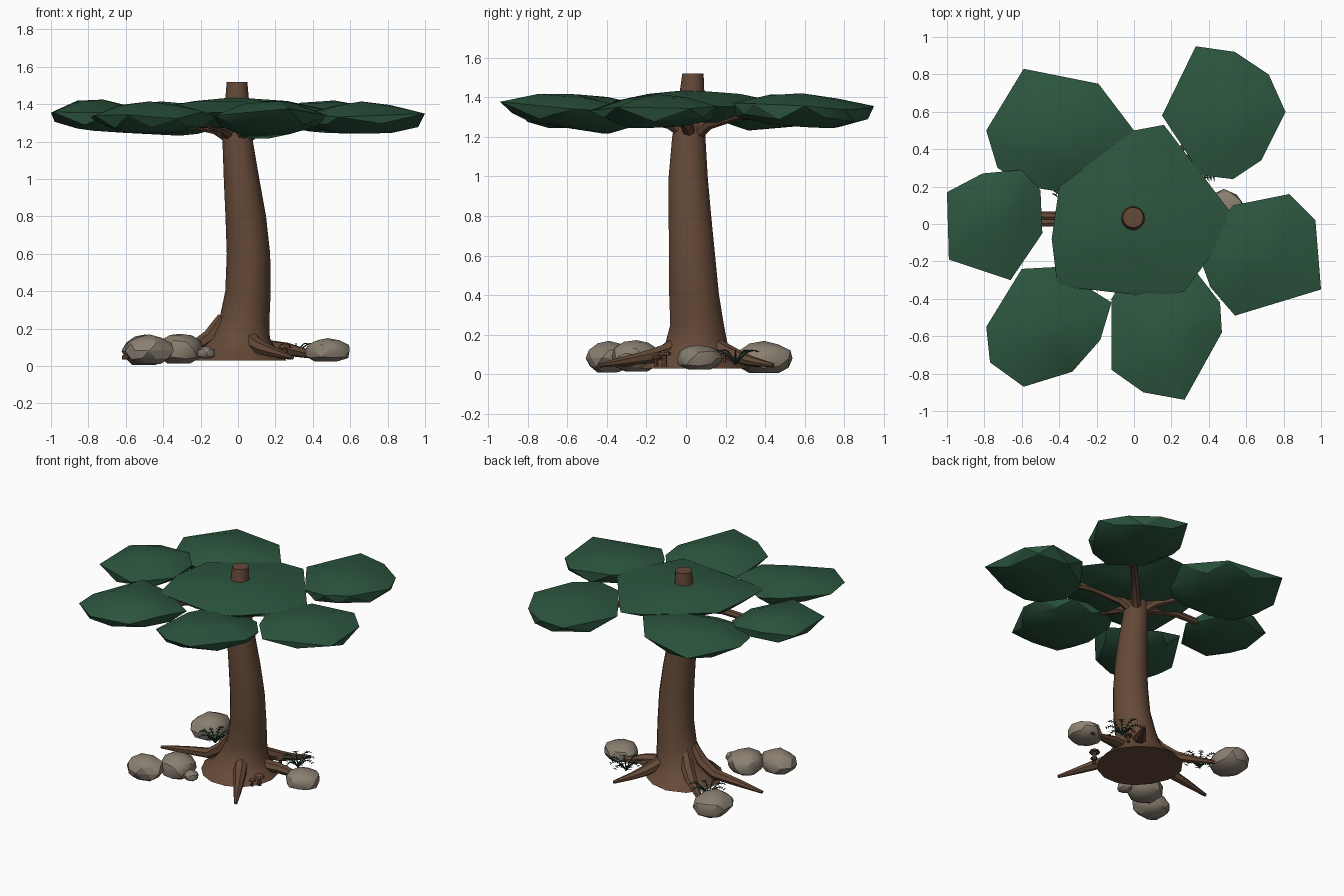
import bpy, bmesh, math, random
from mathutils import Vector

if "Cube" in bpy.data.objects:
    bpy.data.objects.remove(bpy.data.objects["Cube"])

random.seed(4)


def material(name, rgb):
    m = bpy.data.materials.new(name)
    m.diffuse_color = (*rgb, 1)
    m.use_nodes = True
    m.node_tree.nodes["Principled BSDF"].inputs["Base Color"].default_value = m.diffuse_color
    return m


BARK = material("bark brown", (0.130, 0.067, 0.039))
LEAF = material("leaf green", (0.025, 0.092, 0.049))
STONE = material("stone grey", (0.255, 0.215, 0.165))
FERN = material("fern dark green", (0.008, 0.052, 0.034))


def finish(bm, name, mat, angle=30):
    bmesh.ops.recalc_face_normals(bm, faces=bm.faces)
    me = bpy.data.meshes.new(name)
    bm.to_mesh(me)
    bm.free()
    me.materials.append(mat)
    ob = bpy.data.objects.new(name, me)
    bpy.context.collection.objects.link(ob)
    bpy.ops.object.select_all(action='DESELECT')
    ob.select_set(True)
    bpy.context.view_layer.objects.active = ob
    bpy.ops.object.shade_smooth_by_angle(angle=math.radians(angle))
    return ob


def hull(bm):
    """Wrap all points in a convex skin and drop the inner ones."""
    res = bmesh.ops.convex_hull(bm, input=bm.verts)
    loose = [g for g in res["geom_interior"] if isinstance(g, bmesh.types.BMVert)]
    bmesh.ops.delete(bm, geom=loose, context='VERTS')


def loft(bm, rings):
    """Skin a list of point rings and cap both ends."""
    vr = [[bm.verts.new(p) for p in r] for r in rings]
    n = len(vr[0])
    for a, b in zip(vr, vr[1:]):
        for i in range(n):
            j = (i + 1) % n
            bm.faces.new((a[i], a[j], b[j], b[i]))
    bm.faces.new(vr[0])
    bm.faces.new(vr[-1])


def tube(bm, pts, radii, n=7, tall=1.0):
    """Tapered tube along a path."""
    pts = [Vector(p) for p in pts]
    rings = []
    for k, (p, r) in enumerate(zip(pts, radii)):
        d = (pts[min(k + 1, len(pts) - 1)] - pts[max(k - 1, 0)]).normalized()
        side = d.cross(Vector((0, 0, 1)))
        side = side.normalized() if side.length > 1e-3 else Vector((1, 0, 0))
        up = side.cross(d)
        rings.append([p + side * r * math.cos(2 * math.pi * i / n)
                      + up * r * tall * math.sin(2 * math.pi * i / n) for i in range(n)])
    loft(bm, rings)


# Trunk: leaning elliptical rings (z, x min, x max, y min, y max, bulge to back left)
TRUNK = [(0.03, -0.25, 0.26, -0.24, 0.28, 0.25), (0.08, -0.20, 0.21, -0.17, 0.25, 0.1),
         (0.15, -0.145, 0.17, -0.11, 0.215, 0), (0.25, -0.10, 0.168, -0.083, 0.195, 0),
         (0.40, -0.068, 0.175, -0.088, 0.17, 0), (0.60, -0.06, 0.172, -0.09, 0.15, 0),
         (0.80, -0.067, 0.15, -0.09, 0.13, 0), (1.00, -0.076, 0.114, -0.09, 0.112, 0),
         (1.20, -0.083, 0.08, -0.072, 0.10, 0), (1.35, -0.075, 0.065, -0.045, 0.098, 0),
         (1.52, -0.06, 0.05, -0.02, 0.09, 0)]
bm = bmesh.new()
rings = []
for z, x0, x1, y0, y1, bulge in TRUNK:
    ring = []
    for i in range(14):
        a = 2 * math.pi * i / 14
        s = 0.5 + 0.5 * bulge * max(0, math.cos(a - math.radians(135))) ** 2
        ring.append(((x0 + x1) / 2 + (x1 - x0) * s * math.cos(a),
                     (y0 + y1) / 2 + (y1 - y0) * s * math.sin(a), z))
    rings.append(ring)
loft(bm, rings)
finish(bm, "trunk", BARK, 40)

# Roots: spreading from the trunk base to thin tips (tip x, tip y, start height)
ROOTS = [(0.29, -0.44, 0.17), (-0.62, 0.0, 0.26), (0.28, 0.44, 0.20),
         (-0.40, 0.38, 0.24), (0.50, 0.15, 0.13)]
for k, (x, y, h) in enumerate(ROOTS):
    bm = bmesh.new()
    c = Vector((0.01, 0.04, 0))
    d = Vector((x, y, 0)) - c
    u = d.normalized()
    path = [c + u * 0.09 + Vector((0, 0, h)), c + u * 0.16 + Vector((0, 0, 0.04 + h * 0.45)),
            c + u * 0.26 + Vector((0, 0, 0.09)), c + d * 0.72 + Vector((0, 0, 0.068)),
            c + d + Vector((0, 0, 0.045))]
    tube(bm, path, [0.035, 0.046, 0.04, 0.028, 0.012], 7, 0.9)
    finish(bm, f"root_{k + 1}", BARK)

# Foliage clumps: outline, rim height, tilt in x and y, width of the lower rim
CLUMPS = [
    ("middle", [(0.16, 0.53), (0.55, 0.02), (0.27, -0.36), (0.10, -0.39), (-0.41, -0.33),
                (-0.44, -0.08), (-0.40, 0.20), (0.0, 0.50)], 1.372, 0, 0, 0.86),
    ("back_right", [(0.33, 0.95), (0.54, 0.92), (0.72, 0.80), (0.81, 0.60), (0.68, 0.34),
                    (0.53, 0.24), (0.36, 0.26), (0.15, 0.58)], 1.355, -0.02, -0.03, 1.0),
    ("back_left", [(-0.59, 0.83), (-0.19, 0.75), (0.0, 0.50), (-0.05, 0.22), (-0.38, 0.17),
                   (-0.57, 0.20), (-0.73, 0.30), (-0.79, 0.50)], 1.35, 0.01, 0.02, 0.92),
    ("left", [(-1, 0.17), (-0.81, 0.27), (-0.60, 0.29), (-0.50, 0.18), (-0.49, -0.05),
              (-0.66, -0.30), (-0.99, -0.19)], 1.36, -0.04, 0.02, 0.99),
    ("front_left", [(-0.60, -0.24), (-0.42, -0.23), (-0.12, -0.42), (-0.18, -0.62),
                    (-0.33, -0.79), (-0.59, -0.87), (-0.77, -0.74), (-0.79, -0.55)],
     1.35, 0, 0.02, 0.93),
    ("front", [(-0.12, -0.40), (-0.12, -0.78), (0.05, -0.90), (0.27, -0.94), (0.47, -0.58),
               (0.46, -0.42), (0.32, -0.24), (0.0, -0.20)], 1.35, 0.02, -0.05, 0.92),
    ("right", [(0.83, 0.16), (0.97, 0.02), (1.0, -0.35), (0.54, -0.49), (0.41, -0.34),
               (0.34, -0.15), (0.53, 0.10)], 1.35, -0.01, 0.02, 0.98),
]
for k, (name, outline, z0, tx, ty, low) in enumerate(CLUMPS):
    cx = sum(p[0] for p in outline) / len(outline)
    cy = sum(p[1] for p in outline) / len(outline)
    bm = bmesh.new()

    def point(x, y, s, dz):
        t = tx * (x - cx) + ty * (y - cy)
        if k:  # outer clumps tuck slightly under the middle one
            t -= 0.06 * max(0, 0.55 - math.hypot(x, y))
        bm.verts.new((cx + (x - cx) * s, cy + (y - cy) * s, z0 + t + dz))

    for i, (x, y) in enumerate(outline):
        # rim, domed top, then a staggered lower rim and underside
        point(x, y, 1, random.uniform(-0.025, 0.012))
        point(x, y, 0.5, 0.045)
        x2, y2 = outline[(i + 1) % len(outline)]
        mx, my = (x + x2) / 2, (y + y2) / 2
        point(mx, my, low + random.uniform(-0.05, 0.01), random.uniform(-0.075, -0.045))
        point(mx, my, 0.5, -0.1)
    bm.verts.new((cx, cy, z0 + 0.065))
    hull(bm)
    finish(bm, f"foliage_{name}", LEAF, 25)
    # Branch carrying each outer clump
    if k:
        bm = bmesh.new()
        h = Vector((cx, cy - 0.035, 0)).normalized()
        tube(bm, [Vector((0, 0.03, 1.22)) + h * 0.04, Vector((0, 0.03, 1.27)) + h * 0.12,
                  Vector((0, 0.03, 1.312)) + h * 0.32, Vector((cx, cy, 1.31))],
             [0.035, 0.032, 0.026, 0.02], 7)
        finish(bm, f"branch_{name}", BARK)

# Rocks: chipped boulders (centre, half sizes)
ROCKS = [((-0.475, -0.39, 0.082), (0.13, 0.11, 0.085)), ((-0.31, -0.25, 0.088), (0.12, 0.125, 0.088)),
         ((-0.17, -0.30, 0.07), (0.05, 0.05, 0.035)), ((-0.495, 0.395, 0.08), (0.125, 0.145, 0.086)),
         ((0.48, 0.065, 0.08), (0.12, 0.115, 0.066))]
for k, (c, s) in enumerate(ROCKS):
    bm = bmesh.new()
    bmesh.ops.create_icosphere(bm, subdivisions=2, radius=1)
    for v in bm.verts:
        p = v.co * random.uniform(0.95, 1.08)
        p.z = max(-0.85, p.z)
        v.co = Vector([c[i] + p[i] * s[i] for i in range(3)])
    hull(bm)
    for v in bm.verts:
        v.co.z = max(0.0, v.co.z)
    finish(bm, f"rock_{k + 1}", STONE, 28)

# Mushrooms beside the trunk
for k, (x, y, z, s) in enumerate([(0.25, -0.11, 0.04, 1.1), (0.22, -0.15, 0.04, 0.75),
                                  (0.21, 0.19, 0.06, 0.9)]):
    bm = bmesh.new()
    tube(bm, [(x, y, z), (x, y, z + 0.05 * s), (x, y, z + 0.052 * s),
              (x, y, z + 0.065 * s), (x, y, z + 0.073 * s)],
         [0.014 * s, 0.012 * s, 0.034 * s, 0.028 * s, 0.01 * s], 8)
    finish(bm, f"mushroom_{k + 1}", BARK)

# Ferns: thin arching stems with small paired leaflets
for k, (x, y) in enumerate([(0.31, 0.25), (-0.36, 0.25)]):
    bm = bmesh.new()
    for j in range(8):
        a = 2 * math.pi * j / 8 + k
        u = Vector((math.cos(a), math.sin(a), 0))
        w = Vector((-u.y, u.x, 0))
        L = random.uniform(0.09, 0.13)
        pts = [Vector((x, y, 0.05)) + u * L * t + Vector((0, 0, 0.072 * math.sin(t * 2.1)))
               for t in (0, 0.25, 0.4, 0.55, 0.7, 0.85, 1)]
        tube(bm, pts, [0.004, 0.004, 0.004, 0.003, 0.003, 0.002, 0.001], 4)
        for p in pts[1:]:
            for sgn in (-1, 1):
                q = p + w * sgn * 0.024 + u * 0.012
                bm.faces.new([bm.verts.new(c) for c in (p, p + u * 0.011, q)])
    finish(bm, f"fern_{k + 1}", FERN)
